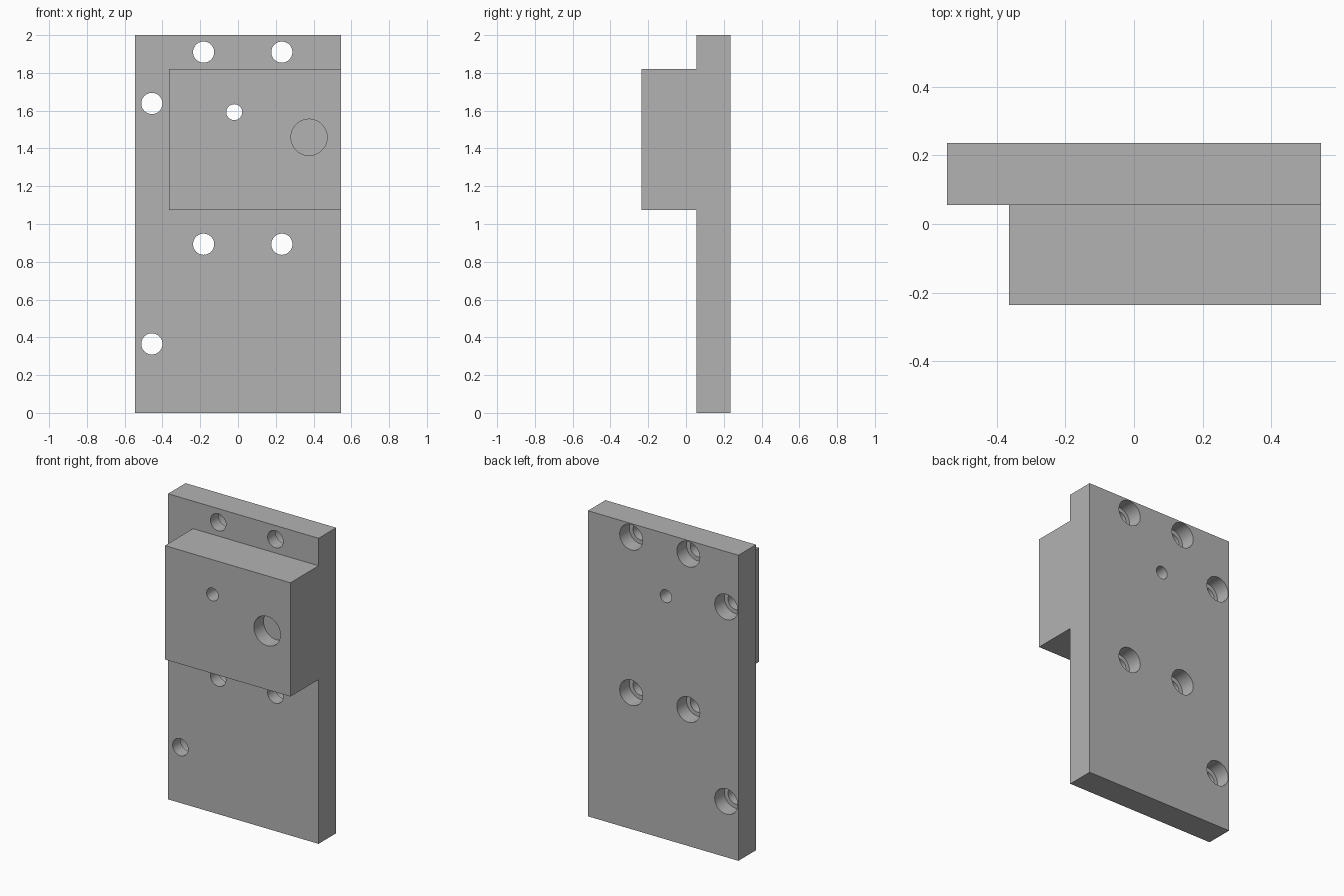
import bpy
import bmesh
from mathutils import Matrix, Vector

if "Cube" in bpy.data.objects:
    bpy.data.objects.remove(bpy.data.objects["Cube"], do_unlink=True)

HALF_W, HEIGHT = 0.545, 2.0
FRONT, FACE, BACK = -0.236, 0.055, 0.236      # block front, plate front, plate back
BLOCK_LEFT, BLOCK_LOW, BLOCK_TOP = -0.364, 1.075, 1.82

grey = bpy.data.materials.new("plain grey")
grey.use_nodes = True
grey.diffuse_color = (0.45, 0.45, 0.45, 1)
grey.node_tree.nodes["Principled BSDF"].inputs["Base Color"].default_value = (0.45, 0.45, 0.45, 1)


def add_object(name, bm):
    bmesh.ops.recalc_face_normals(bm, faces=bm.faces)
    mesh = bpy.data.meshes.new(name)
    bm.to_mesh(mesh)
    bm.free()
    mesh.materials.append(grey)
    obj = bpy.data.objects.new(name, mesh)
    bpy.context.collection.objects.link(obj)
    return obj


# Back plate, with the thick block extruded from its front face
bm = bmesh.new()
bmesh.ops.create_cube(bm, size=1)
for v in bm.verts:
    v.co = (v.co.x * 2 * HALF_W, FACE if v.co.y < 0 else BACK, (v.co.z + 0.5) * HEIGHT)
for point, normal in (((BLOCK_LEFT, 0, 0), (1, 0, 0)),
                      ((0, 0, BLOCK_LOW), (0, 0, 1)),
                      ((0, 0, BLOCK_TOP), (0, 0, 1))):
    bmesh.ops.bisect_plane(bm, geom=bm.verts[:] + bm.edges[:] + bm.faces[:],
                           plane_co=point, plane_no=normal)
bm.normal_update()
pad = [f for f in bm.faces if f.normal.y < -0.9
       and f.calc_center_median().x > BLOCK_LEFT
       and BLOCK_LOW < f.calc_center_median().z < BLOCK_TOP]
raised = bmesh.ops.extrude_discrete_faces(bm, faces=pad)["faces"]
bmesh.ops.translate(bm, verts=raised[0].verts[:], vec=(0, FRONT - FACE, 0))
bmesh.ops.remove_doubles(bm, verts=bm.verts[:], dist=0.0001)
bmesh.ops.dissolve_limit(bm, angle_limit=0.01, verts=bm.verts[:], edges=bm.edges[:])
body = add_object("mounting_plate", bm)


def drill(x, z, radius, y0, y1):
    """Cut a round hole along y between y0 and y1."""
    cut = bmesh.new()
    place = Matrix.Translation(Vector((x, (y0 + y1) / 2, z))) @ Matrix.Rotation(1.5707963, 4, "X")
    bmesh.ops.create_cone(cut, cap_ends=True, segments=48, radius1=radius, radius2=radius,
                          depth=y1 - y0, matrix=place)
    cutter = add_object("hole_cutter", cut)
    cutter.hide_render = True
    mod = body.modifiers.new("hole", "BOOLEAN")
    mod.operation = "DIFFERENCE"
    mod.solver = "EXACT"
    mod.object = cutter
    bpy.ops.object.modifier_apply(modifier=mod.name)
    bpy.data.objects.remove(cutter, do_unlink=True)


bpy.ops.object.select_all(action="DESELECT")
bpy.context.view_layer.objects.active = body
body.select_set(True)

# Screw holes, counterbored from the back
screws = [(x, z) for x in (-0.182, 0.232) for z in (0.893, 1.91)]
screws += [(-0.456, z) for z in (0.365, 1.638)]
for x, z in screws:
    # Clearance hole and wider head recess; those under the block stay clear of it
    drill(x, z, 0.056, 0.0, 0.3)
    drill(x, z, 0.083, BACK - 0.1, 0.3)

# Narrow hole through block and plate, and blind socket in the block
drill(-0.02, 1.592, 0.042, -0.3, 0.3)
drill(0.376, 1.459, 0.096, -0.3, FRONT + 0.1)

bpy.ops.object.shade_smooth_by_angle(angle=0.6)
